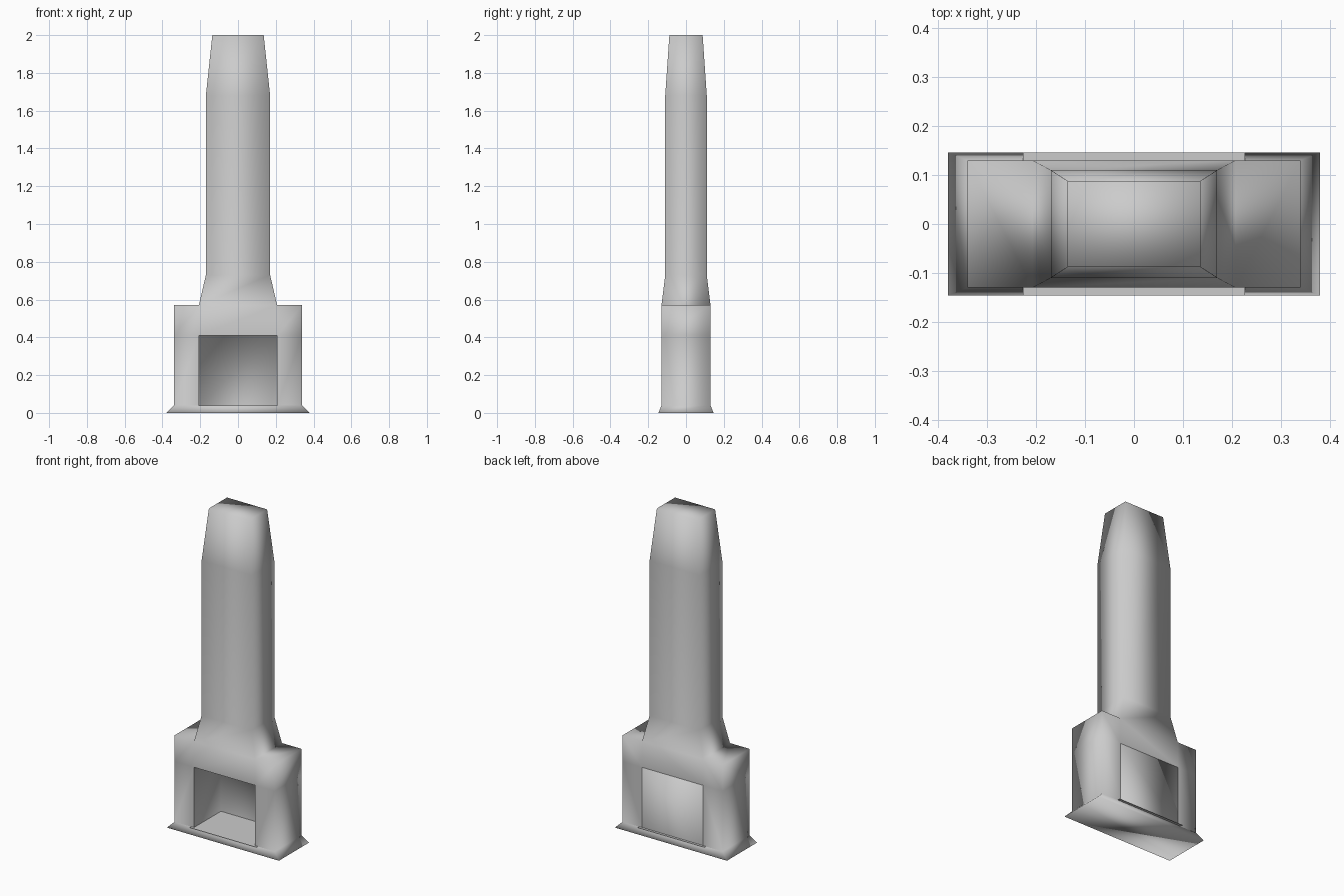
import bpy
import bmesh

if "Cube" in bpy.data.objects:
    bpy.data.objects.remove(bpy.data.objects["Cube"])


def finish(name, bm, recalc=True):
    """Weld, smooth and link a part."""
    bmesh.ops.remove_doubles(bm, verts=bm.verts, dist=0.0005)
    if recalc:
        bmesh.ops.recalc_face_normals(bm, faces=bm.faces)
    mesh = bpy.data.meshes.new(name)
    bm.to_mesh(mesh)
    bm.free()
    for p in mesh.polygons:
        p.use_smooth = True
    ob = bpy.data.objects.new(name, mesh)
    bpy.context.collection.objects.link(ob)
    return ob


def quad(bm, *pts):
    return bm.faces.new([bm.verts.new(p) for p in pts])


def rect(x, y, z):
    return [(-x, -y, z), (x, -y, z), (x, y, z), (-x, y, z)]


def loft(bm, rings):
    for a, b in zip(rings, rings[1:]):
        for i in range(4):
            j = (i + 1) % 4
            quad(bm, a[i], a[j], b[j], b[i])


W, D = 0.34, 0.13          # hearth block half width and depth
OW = 0.207                 # opening half width
Z0, Z1, Z2 = 0.04, 0.41, 0.57

# Chimney shell: flared foot, block with opening, shoulders, tapered stack
bm = bmesh.new()
foot = rect(0.38, 0.146, 0)
quad(bm, *foot)
loft(bm, [foot, rect(W, D, Z0)])
xs, zs = (-W, -OW, OW, W), (Z0, Z1, Z2)
for y in (-D, D):
    for i in range(3):
        for k in range(2):
            if (i, k) != (1, 0):
                quad(bm, (xs[i], y, zs[k]), (xs[i + 1], y, zs[k]),
                     (xs[i + 1], y, zs[k + 1]), (xs[i], y, zs[k + 1]))
for s in (-1, 1):
    for k in range(2):
        quad(bm, (s * W, -D, zs[k]), (s * W, D, zs[k]),
             (s * W, D, zs[k + 1]), (s * W, -D, zs[k + 1]))
    quad(bm, (s * OW, -D, Z2), (s * W, -D, Z2), (s * W, D, Z2), (s * OW, D, Z2))
stack = [rect(OW, D, Z2), rect(0.17, 0.11, 0.73),
         rect(0.17, 0.11, 1.68), rect(0.136, 0.088, 2.0)]
loft(bm, stack)
quad(bm, *stack[-1])
finish("chimney_shell", bm)

# Firebox lining: two sides and ceiling, facing into the opening
bm = bmesh.new()
quad(bm, (-OW, -D, Z0), (-OW, D, Z0), (-OW, D, Z1), (-OW, -D, Z1)).normal_flip()
quad(bm, (OW, -D, Z0), (OW, D, Z0), (OW, D, Z1), (OW, -D, Z1))
quad(bm, (-OW, -D, Z1), (OW, -D, Z1), (OW, D, Z1), (-OW, D, Z1)).normal_flip()
for f in bm.faces:
    f.normal_update()
    c = f.calc_center_median()
    inward = -c.x * f.normal.x + (0.2 - c.z) * f.normal.z
    if inward < 0:
        f.normal_flip()
# Back wall of the firebox
quad(bm, (-OW, D, Z0), (OW, D, Z0), (OW, D, Z1), (-OW, D, Z1))
finish("firebox", bm, recalc=False)

# Hearth plate, slightly wider than the opening
bm = bmesh.new()
quad(bm, *rect(0.227, 0.146, Z0 + 0.001))
finish("hearth_plate", bm, recalc=False)
